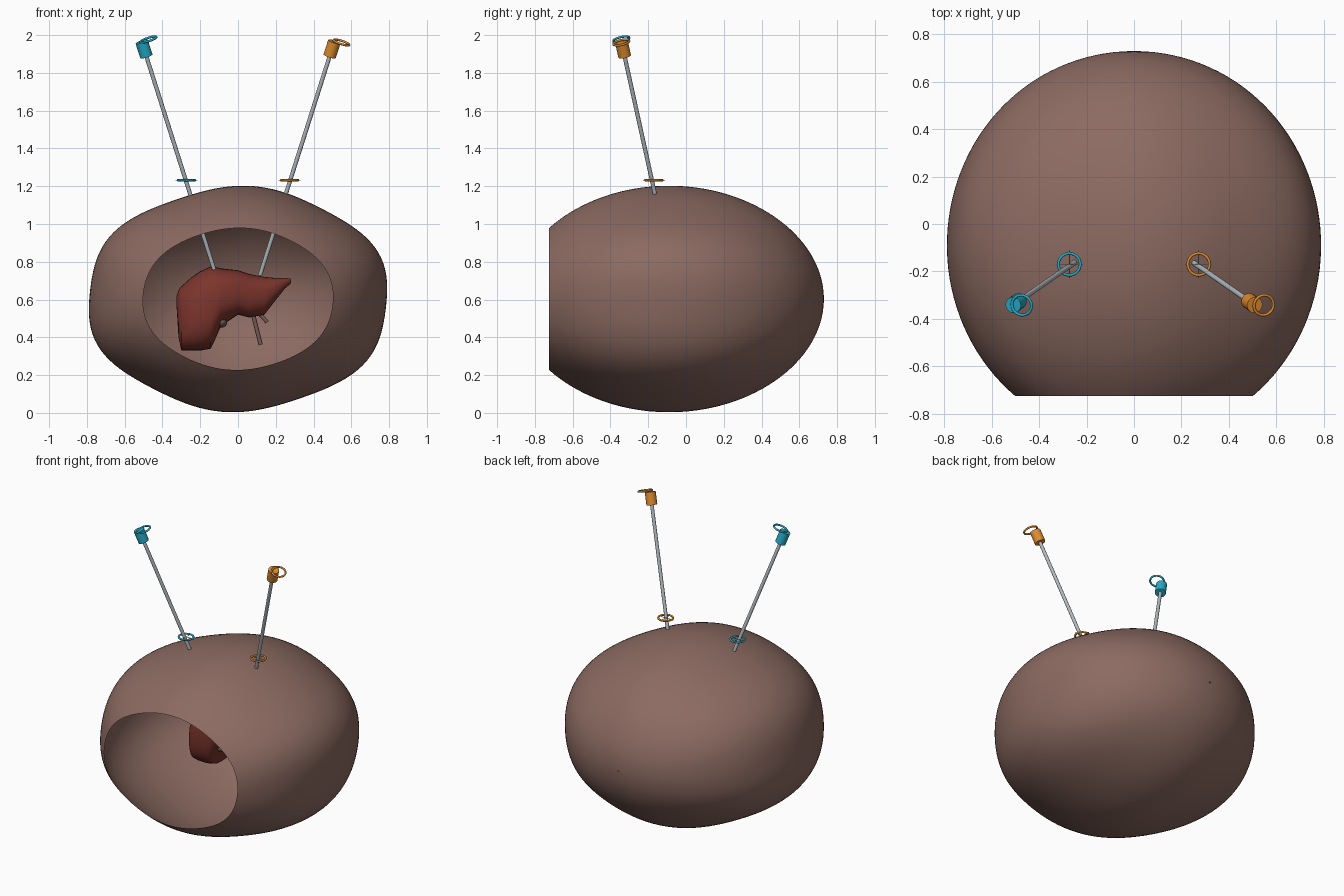
import bpy, bmesh, math
from mathutils import Vector

cube = bpy.data.objects.get("Cube")
if cube:
    bpy.data.objects.remove(cube)


def material(name, rgb):
    m = bpy.data.materials.new(name)
    m.use_nodes = True
    m.diffuse_color = (*rgb, 1)
    m.node_tree.nodes["Principled BSDF"].inputs["Base Color"].default_value = (*rgb, 1)
    return m


SKIN = material("dusty rose brown", (0.26, 0.145, 0.12))
LIVER = material("liver red", (0.20, 0.035, 0.025))
VESSEL = material("vessel brown", (0.17, 0.10, 0.09))
STEEL = material("steel grey", (0.45, 0.50, 0.53))
CYAN = material("cyan plastic", (0.02, 0.42, 0.60))
ORANGE = material("orange plastic", (0.72, 0.26, 0.03))


def finish(ob, name, mat, angle=40):
    ob.name = name
    ob.data.materials.clear()
    ob.data.materials.append(mat)
    bpy.ops.object.select_all(action="DESELECT")
    ob.select_set(True)
    bpy.context.view_layer.objects.active = ob
    bpy.ops.object.shade_smooth_by_angle(angle=math.radians(angle))
    return ob


def loft(name, rings, mat, caps):
    """Skin a list of equal closed rings of points."""
    bm = bmesh.new()
    rows = [[bm.verts.new(p) for p in ring] for ring in rings]
    n = len(rows[0])
    for a, b in zip(rows, rows[1:]):
        for i in range(n):
            j = (i + 1) % n
            bm.faces.new((a[i], a[j], b[j], b[i]))
    if caps:
        bm.faces.new(rows[0])
        bm.faces.new(rows[-1])
    bmesh.ops.recalc_face_normals(bm, faces=bm.faces)
    me = bpy.data.meshes.new(name)
    bm.to_mesh(me)
    bm.free()
    ob = bpy.data.objects.new(name, me)
    bpy.context.collection.objects.link(ob)
    return finish(ob, name, mat)


def rod(name, a, b, radius, mat):
    a, b = Vector(a), Vector(b)
    bpy.ops.mesh.primitive_cylinder_add(vertices=20, radius=radius, depth=(b - a).length, location=(a + b) / 2)
    ob = bpy.context.object
    ob.rotation_euler = (b - a).to_track_quat("Z", "Y").to_euler()
    return finish(ob, name, mat)


def ring(name, centre, normal, radius, tube, mat):
    bpy.ops.mesh.primitive_torus_add(major_radius=radius, minor_radius=tube, major_segments=40,
                                     minor_segments=10, location=centre)
    ob = bpy.context.object
    ob.rotation_euler = Vector(normal).to_track_quat("Z", "Y").to_euler()
    return finish(ob, name, mat)


# Abdomen: gently lobed hollow ellipsoid, sliced open at the front
CY, RY, FRONT = -0.09, 0.82, -0.725
start = math.acos((FRONT - CY) / RY)
shell = []
for k in range(49):
    phi = start * (1 - k / 48) + 0.006 * k / 48
    r = math.sin(phi)
    loop = []
    for i in range(120):
        t = math.tau * i / 120
        lobe = 1 + 0.018 * r * r * math.cos(6 * (t - math.radians(85)))
        loop.append((0.80 * r * lobe * math.cos(t), CY + RY * math.cos(phi),
                     0.603 + 0.59 * r * lobe * math.sin(t)))
    shell.append(loop)
loft("abdomen_shell", shell, SKIN, False)

# Liver: cross-sections along x as (x, bottom, top, half depth)
sections = [(-.325, .56, .62, .04), (-.315, .40, .65, .10), (-.30, .33, .67, .13), (-.25, .33, .715, .16),
            (-.20, .33, .75, .17), (-.145, .34, .775, .17), (-.12, .39, .772, .17), (-.09, .46, .765, .165),
            (0, .52, .755, .14), (.06, .505, .735, .12), (.14, .52, .72, .10), (.19, .585, .715, .08),
            (.25, .66, .715, .05), (.28, .685, .71, .02)]


def power(v, e):
    return math.copysign(abs(v) ** e, v)


liver = []
for x, lo, hi, d in sections:
    turns = [math.tau * i / 32 for i in range(32)]
    liver.append([(x, 0.03 + d * power(math.cos(t), 0.8),
                   (lo + hi) / 2 + (hi - lo) / 2 * power(math.sin(t), 0.8)) for t in turns])
loft("liver", liver, LIVER, True)

# Gallbladder and vessels beneath the liver
bpy.ops.mesh.primitive_uv_sphere_add(segments=24, ring_count=12, radius=0.035, location=(-0.085, -0.03, 0.48))
bpy.context.object.scale = (0.8, 1.6, 0.8)
finish(bpy.context.object, "gallbladder", VESSEL, 60)
rod("main_vessel", (0.07, 0.02, 0.56), (0.12, 0.02, 0.36), 0.011, VESSEL)
rod("side_vessel", (0.10, 0.03, 0.54), (0.155, 0.03, 0.48), 0.010, VESSEL)

# Two instruments, each with a shaft, grip, finger ring and entry port
for side, s, mat, tip_z in (("right", -1, CYAN, 0.76), ("left", 1, ORANGE, 0.73)):
    axis = Vector((s * 0.318, -0.22, 1))
    at = lambda z: Vector((s * 0.257, -0.167, 1.17)) + axis * (z - 1.17)
    rod(side + "_instrument_shaft", at(tip_z), at(1.90), 0.011, STEEL)
    rod(side + "_instrument_grip", at(1.888), at(1.965), 0.034, mat)
    ring(side + "_finger_ring", at(1.968) + Vector((0.037, 0, 0.009 - 0.016 * (s > 0))), axis, 0.043, 0.006, mat)
    port = Vector((s * 0.273, -0.17, 1.232))
    ring(side + "_port_ring", port, (0, 0, 1), 0.046, 0.006, mat)
    for tag, arm in (("cross", (0.058, 0, 0)), ("long", (0, 0.058, 0))):
        rod(f"{side}_port_{tag}_bar", port - Vector(arm), port + Vector(arm), 0.002, STEEL)
